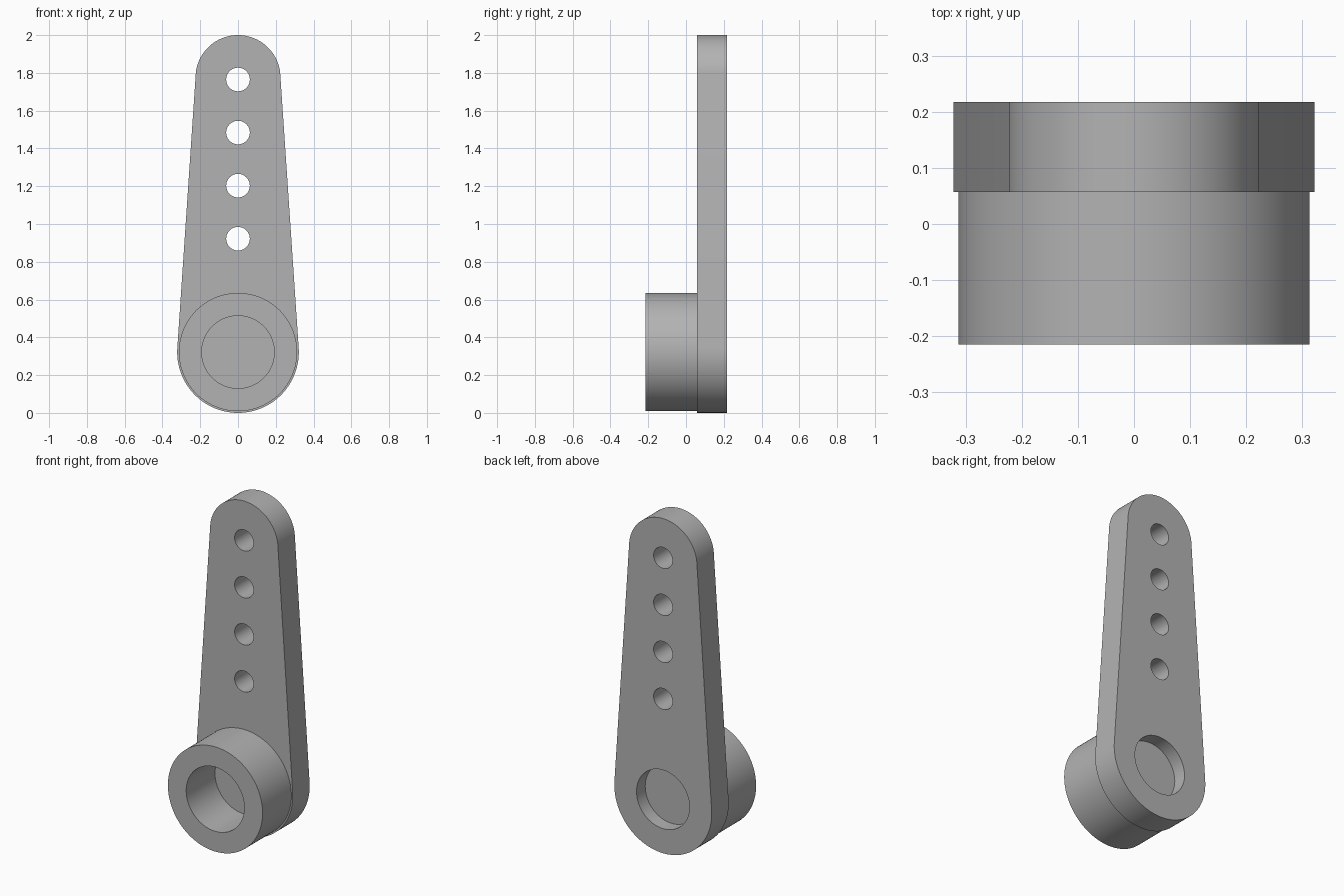
import bpy
import bmesh
from math import sin, cos, radians, pi

cube = bpy.data.objects.get("Cube")
if cube:
    bpy.data.objects.remove(cube, do_unlink=True)

FRONT, SEAM, WEB, BACK = -0.215, 0.057, 0.135, 0.217
HUB_Z = 0.322

grey = bpy.data.materials.new("grey plastic")
grey.use_nodes = True
colour = (0.45, 0.45, 0.45, 1)
grey.diffuse_color = colour
grey.node_tree.nodes["Principled BSDF"].inputs["Base Color"].default_value = colour


def arc(z, r, start, end, steps):
    """Points (x, z) on an arc centred on x = 0, angles in degrees."""
    angles = [radians(start + (end - start) * i / steps) for i in range(steps + 1)]
    return [(r * cos(a), z + r * sin(a)) for a in angles]


def circle(z, r, steps=96):
    return arc(z, r, 0, 360, steps)[:-1]


def make_object(name, bm):
    bmesh.ops.recalc_face_normals(bm, faces=bm.faces)
    mesh = bpy.data.meshes.new(name)
    bm.to_mesh(mesh)
    bm.free()
    mesh.materials.append(grey)
    obj = bpy.data.objects.new(name, mesh)
    bpy.context.collection.objects.link(obj)
    return obj


def prism(name, outline, y0, y1):
    """Extrude an (x, z) outline along y."""
    bm = bmesh.new()
    face = bm.faces.new([bm.verts.new((x, y0, z)) for x, z in outline])
    result = bmesh.ops.extrude_face_region(bm, geom=[face], use_keep_orig=True)
    moved = [v for v in result["geom"] if isinstance(v, bmesh.types.BMVert)]
    bmesh.ops.translate(bm, verts=moved, vec=(0, y1 - y0, 0))
    return make_object(name, bm)


def activate(obj):
    bpy.ops.object.select_all(action="DESELECT")
    obj.select_set(True)
    bpy.context.view_layer.objects.active = obj


def smooth(obj):
    activate(obj)
    bpy.ops.object.shade_smooth_by_angle(angle=radians(30))


# Tapered arm with rounded ends
outline = arc(1.775, 0.225, 8, 172, 64) + arc(HUB_Z, 0.322, 176, 364, 72)
arm = prism("arm", outline, SEAM, BACK)

# Four linkage holes and the shallow screw recess in the back
cutters = [prism("hole_cutter", circle(0.922 + 0.281 * i, 0.0625, 48),
                 SEAM - 0.1, BACK + 0.1) for i in range(4)]
cutters.append(prism("recess_cutter", circle(HUB_Z, 0.175), WEB, BACK + 0.1))
for cutter in cutters:
    cutter.hide_render = True
    activate(arm)
    cut = arm.modifiers.new("cut", "BOOLEAN")
    cut.operation = "DIFFERENCE"
    cut.solver = "EXACT"
    cut.object = cutter
    bpy.ops.object.modifier_apply(modifier=cut.name)
    bpy.data.objects.remove(cutter, do_unlink=True)
smooth(arm)

# Hollow hub: outer wall, front rim and bore, closed behind by the arm
bm = bmesh.new()
profile = [(0.313, SEAM), (0.313, FRONT), (0.192, FRONT), (0.192, SEAM)]
rings = [[bm.verts.new((x, y, z)) for x, z in circle(HUB_Z, r)] for r, y in profile]
for a, b in zip(rings, rings[1:]):
    for i in range(len(a)):
        j = (i + 1) % len(a)
        bm.faces.new((a[i], a[j], b[j], b[i]))
hub = make_object("hub", bm)
smooth(hub)
